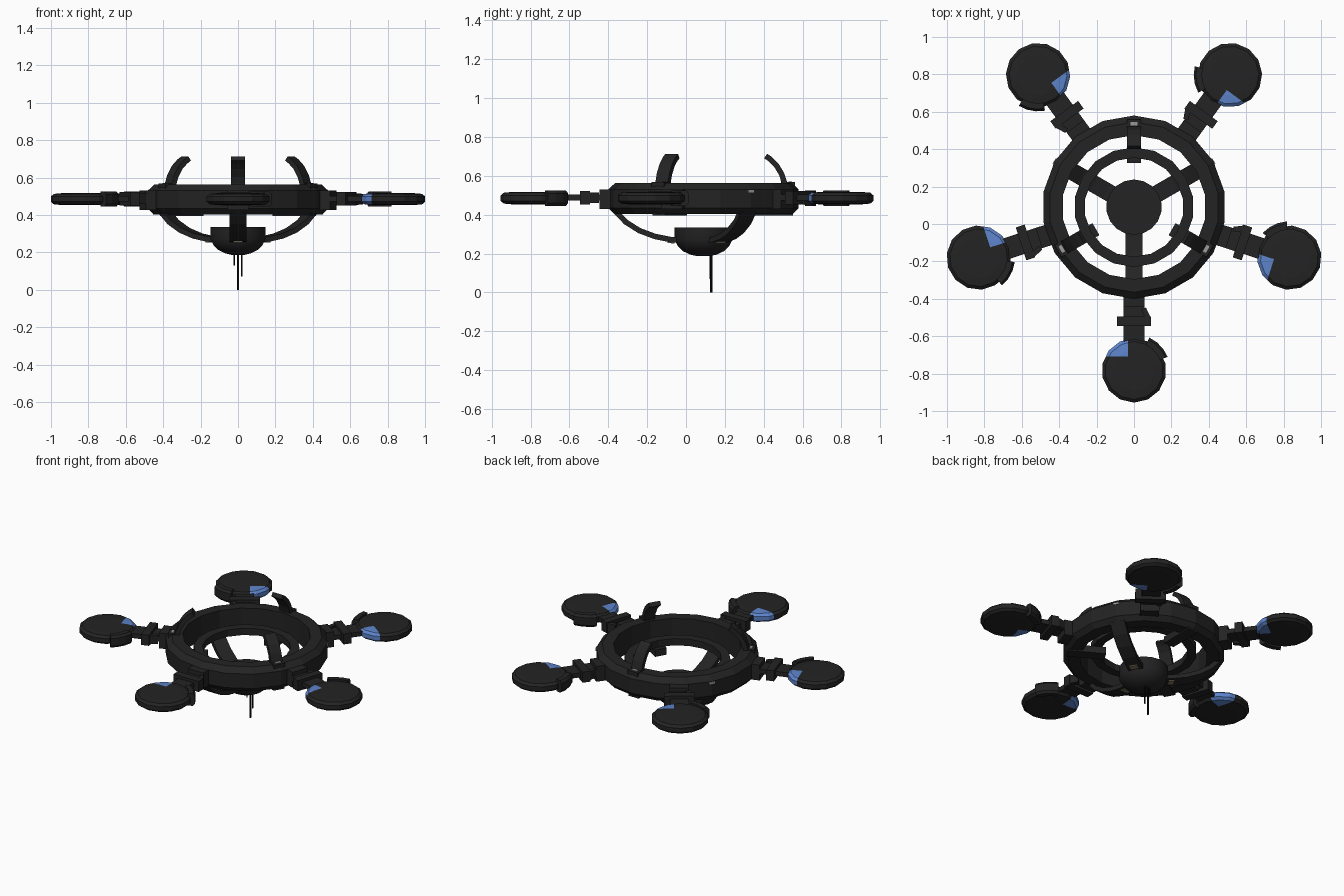
import bpy, bmesh, math
from mathutils import Matrix, Vector

if "Cube" in bpy.data.objects:
    bpy.data.objects.remove(bpy.data.objects["Cube"])

CENTRE = Matrix.Translation((0, 0.09, 0))   # axis of the ring body


def material(name, rgb):
    m = bpy.data.materials.new(name)
    m.diffuse_color = (*rgb, 1)
    m.use_nodes = True
    m.node_tree.nodes["Principled BSDF"].inputs["Base Color"].default_value = m.diffuse_color
    return m


DARK = material("dark_shell", (0.017, 0.017, 0.017))
BLUE = material("blue_panel", (0.11, 0.23, 0.60))
GREY = material("pale_grey", (0.35, 0.34, 0.32))
TAN = material("tan_light", (0.22, 0.19, 0.12))
BLACK = material("antenna_black", (0.004, 0.004, 0.004))


def finish(bm, name, mats, angle=0.0, smooth=False):
    """Turn a bmesh in the radial frame (x outward) into an object at an angle."""
    bmesh.ops.recalc_face_normals(bm, faces=bm.faces[:])
    bm.transform(CENTRE @ Matrix.Rotation(math.radians(angle), 4, 'Z'))
    me = bpy.data.meshes.new(name)
    bm.to_mesh(me)
    bm.free()
    for m in mats:
        me.materials.append(m)
    ob = bpy.data.objects.new(name, me)
    bpy.context.collection.objects.link(ob)
    if smooth:
        bpy.context.view_layer.objects.active = ob
        ob.select_set(True)
        bpy.ops.object.shade_smooth_by_angle(angle=math.radians(35))
        ob.select_set(False)
    return ob


def revolve(profile, n, a0=0.0, a1=360.0, loop=True):
    """Spin an (r, z) profile; partial sweeps get end caps."""
    bm = bmesh.new()
    full = abs(a1 - a0) >= 360
    rows = []
    for i in range(n if full else n + 1):
        a = math.radians(a0 + (a1 - a0) * i / n)
        rows.append([bm.verts.new((r * math.cos(a), r * math.sin(a), z)) for r, z in profile])
    k = len(profile)
    for i in range(n):
        p, q = rows[i], rows[(i + 1) % len(rows)]
        for j in range(k if loop else k - 1):
            bm.faces.new((p[j], q[j], q[(j + 1) % k], p[(j + 1) % k]))
    if not full:
        bm.faces.new(rows[0])
        bm.faces.new(rows[-1])
    elif not loop:
        bm.faces.new([r[0] for r in rows])
        bm.faces.new([r[-1] for r in rows])
    return bm


def box(name, x, y, z, mat, angle, turn=0, tilt=0):
    """Box from (min, max) ranges in the radial frame."""
    bm = bmesh.new()
    bmesh.ops.create_cube(bm, size=1)
    size = [b - a for a, b in (x, y, z)]
    mid = Vector([(a + b) / 2 for a, b in (x, y, z)])
    bm.transform(Matrix.Translation(mid) @ Matrix.Rotation(math.radians(turn), 4, 'Z')
                 @ Matrix.Rotation(math.radians(tilt), 4, 'Y') @ Matrix.Diagonal((*size, 1)))
    return finish(bm, name, [mat], angle)


def ribbon(name, path, thick, width, angle):
    """Curved strap following (r, z) points."""
    bm = bmesh.new()
    pts = [Vector(p) for p in path]
    rows = []
    for i, p in enumerate(pts):
        t = (pts[min(i + 1, len(pts) - 1)] - pts[max(i - 1, 0)]).normalized()
        o = Vector((-t.y, t.x)) * thick / 2
        rows.append([bm.verts.new((q.x, s * width / 2, q.y))
                     for q, s in ((p - o, -1), (p - o, 1), (p + o, 1), (p + o, -1))])
    for a, b in zip(rows, rows[1:]):
        for j in range(4):
            bm.faces.new((a[j], a[(j + 1) % 4], b[(j + 1) % 4], b[j]))
    bm.faces.new(rows[0])
    bm.faces.new(rows[-1])
    return finish(bm, name, [DARK], angle)


# Main rings, 18 sided with a vertex on the y axis
finish(revolve([(0.385, 0.563), (0.455, 0.563), (0.49, 0.53), (0.49, 0.435), (0.46, 0.404),
                (0.385, 0.404)], 18, 90, 450), "outer_ring", [DARK])
finish(revolve([(0.265, 0.485), (0.32, 0.485), (0.32, 0.44), (0.265, 0.44)], 18, 90, 450),
       "inner_ring", [DARK])

# Sensor bowl under the ring
finish(revolve([(0.148, 0.335), (0.148, 0.27), (0.132, 0.238), (0.105, 0.212), (0.07, 0.195),
                (0.03, 0.186)], 18, 90, 450, False), "sensor_bowl", [DARK], smooth=True)

# Antennas
for i, (x, y, low, rad) in enumerate([(0, 0.13, 0, 0.006), (-0.02, 0.125, 0.13, 0.003),
                                      (0.02, 0.125, 0.07, 0.004)]):
    bm = bmesh.new()
    bmesh.ops.create_cone(bm, cap_ends=True, segments=8, radius1=rad, radius2=rad, depth=0.21 - low)
    bm.transform(Matrix.Translation((x, y - 0.09, (0.21 + low) / 2)))
    finish(bm, f"antenna_{i}", [BLACK])

for i in range(3):
    # Lower curved struts carrying the bowl
    a = -90 + 120 * i
    ribbon(f"lower_strut_{i}", [(0.11, 0.268), (0.17, 0.272), (0.25, 0.288), (0.33, 0.318),
                                (0.40, 0.362), (0.455, 0.42)], 0.028, 0.092, a)
    box(f"strut_light_{i}", (0.15, 0.185), (-0.025, 0.025), (0.253, 0.261), TAN, a, tilt=-4)
    box(f"ring_plate_{i}", (0.484, 0.493), (-0.018, 0.018), (0.515, 0.528), GREY, a)
    # Upper curved claws with their ring brackets
    a += 60
    ribbon(f"upper_claw_{i}", [(0.435, 0.50), (0.418, 0.56), (0.402, 0.61), (0.375, 0.655),
                               (0.345, 0.685), (0.32, 0.702)], 0.028, 0.075, a)
    box(f"claw_bracket_{i}", (0.235, 0.46), (-0.037, 0.037), (0.395, 0.44), DARK, a)
    box(f"claw_base_{i}", (0.40, 0.47), (-0.037, 0.037), (0.54, 0.568), DARK, a)
    box(f"claw_plate_{i}", (0.437, 0.455), (-0.02, 0.02), (0.566, 0.572), GREY, a)

POD = Matrix.Translation((0.873, 0, 0))
for i in range(5):
    a = -90 + 72 * i
    # Arm with collar, clamp and side fin
    box(f"arm_{i}", (0.47, 0.76), (-0.057, 0.057), (0.473, 0.503), DARK, a)
    box(f"arm_collar_{i}", (0.45, 0.535), (-0.057, 0.057), (0.428, 0.53), DARK, a)
    box(f"arm_clamp_{i}", (0.585, 0.635), (-0.092, 0.092), (0.452, 0.522), DARK, a)
    box(f"arm_fin_{i}", (0.54, 0.60), (0.05, 0.078), (0.46, 0.515), DARK, a, turn=25)
    # Rotor pod with bevelled rim; one corner is cut off as a blue panel
    bm = revolve([(0.11, 0.517), (0.155, 0.513), (0.172, 0.499), (0.172, 0.471),
                  (0.155, 0.457), (0.11, 0.453)], 14, loop=False)
    for co, no in (((-0.075, 0, 0), (1, 0, 0)), ((0, -0.033, 0), (0, 1, 0))):
        bmesh.ops.bisect_plane(bm, geom=bm.verts[:] + bm.edges[:] + bm.faces[:],
                               plane_co=co, plane_no=no)
    for f in bm.faces:
        c = f.calc_center_median()
        f.material_index = int(c.x < -0.075 and c.y < -0.033)
    bm.transform(POD)
    finish(bm, f"rotor_pod_{i}", [DARK, BLUE], a)
    # Curved guard on the pod rim
    bm = revolve([(0.15, 0.525), (0.182, 0.525), (0.194, 0.51), (0.194, 0.46), (0.182, 0.445),
                  (0.15, 0.445)], 3, 112, 155)
    bm.transform(POD)
    finish(bm, f"pod_guard_{i}", [DARK], a)
